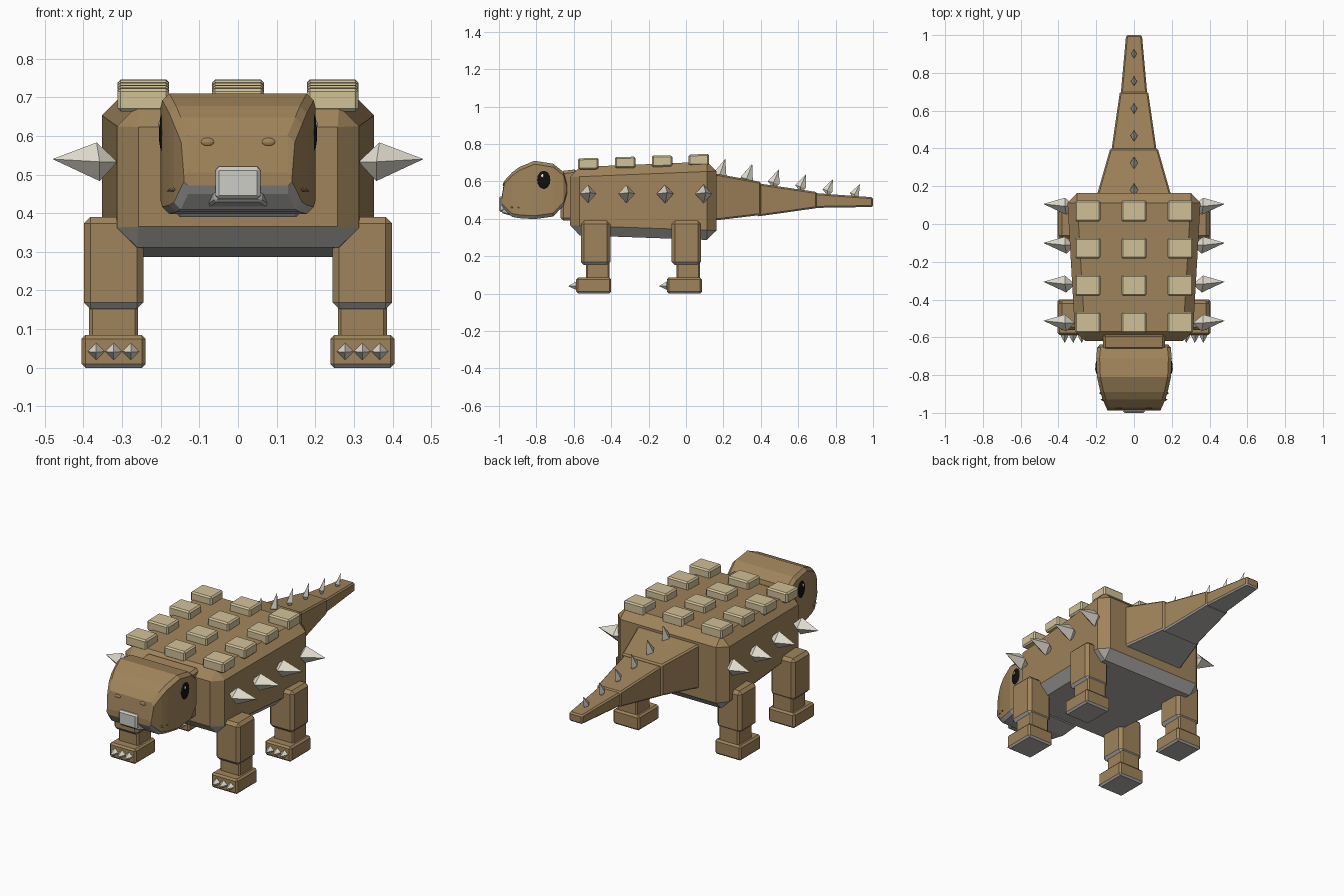
import bpy
import bmesh
from mathutils import Vector

cube = bpy.data.objects.get("Cube")
if cube:
    bpy.data.objects.remove(cube, do_unlink=True)


def material(name, rgb):
    linear = [((c / 255 + 0.055) / 1.055) ** 2.4 if c > 10 else c / 255 / 12.92 for c in rgb]
    mat = bpy.data.materials.new(name)
    mat.use_nodes = True
    mat.diffuse_color = (*linear, 1)
    shader = mat.node_tree.nodes["Principled BSDF"]
    shader.inputs["Base Color"].default_value = (*linear, 1)
    shader.inputs["Roughness"].default_value = 0.9
    return mat


SKIN = material("tan skin", (160, 132, 91))
BELLY = material("grey underside", (178, 177, 174))
HORN = material("ivory horn", (224, 219, 206))
PLATE = material("pale sand plate", (208, 193, 152))
BEAK = material("light grey beak", (205, 205, 199))
EYE = material("black eye", (16, 16, 17))
GLINT = material("white glint", (240, 240, 240))


def finish(bm, name, mat, underside=None):
    """Store the mesh; downward faces take the underside colour."""
    bmesh.ops.recalc_face_normals(bm, faces=bm.faces[:])
    bm.normal_update()
    mesh = bpy.data.meshes.new(name)
    mesh.materials.append(mat)
    if underside:
        mesh.materials.append(underside)
        for face in bm.faces:
            face.material_index = int(face.normal.z < -0.4)
    bm.to_mesh(mesh)
    bm.free()
    obj = bpy.data.objects.new(name, mesh)
    bpy.context.collection.objects.link(obj)
    return obj


def loft(name, sections, mat, underside=None, bevel=0.0, x=0.0, chamfer=0.0):
    """Join rectangular sections (y, half width, bottom, top) along y."""
    bm = bmesh.new()
    rings = []
    for y, w, low, high in sections:
        if chamfer:
            c = min(chamfer, (high - low) * 0.3)
            half = [(w - c, low), (w, low + c), (w, high - c), (w - c, high)]
        else:
            half = [(w, low), (w, high)]
        outline = half + [(-a, z) for a, z in reversed(half)]
        rings.append([bm.verts.new((x + a, y, z)) for a, z in outline])
    for r, s in zip(rings, rings[1:]):
        n = len(r)
        for i in range(n):
            j = (i + 1) % n
            bm.faces.new((r[i], r[j], s[j], s[i]))
    bm.faces.new(rings[0])
    bm.faces.new(rings[-1])
    if bevel:
        bmesh.ops.recalc_face_normals(bm, faces=bm.faces[:])
        bmesh.ops.bevel(bm, geom=bm.edges[:], offset=bevel, segments=1,
                        profile=0.5, affect='EDGES', clamp_overlap=True)
    return finish(bm, name, mat, underside)


def spike(name, centre, u, v, tip, back, mat=HORN):
    """Four-sided spike with a point at each end; all offsets from the centre."""
    bm = bmesh.new()
    centre, u, v = Vector(centre), Vector(u), Vector(v)
    ring = [bm.verts.new(centre + d) for d in (u, v, -u, -v)]
    for end in (tip, back):
        apex = bm.verts.new(centre + Vector(end))
        for i in range(4):
            bm.faces.new((ring[i], ring[(i + 1) % 4], apex))
    return finish(bm, name, mat)


def ellipsoid(name, centre, size, mat):
    bm = bmesh.new()
    bmesh.ops.create_uvsphere(bm, u_segments=16, v_segments=8, radius=1)
    for vert in bm.verts:
        vert.co = Vector(centre) + Vector([a * b for a, b in zip(vert.co, size)])
    return finish(bm, name, mat)


# Torso and neck
loft("body", [(-0.62, 0.31, 0.313, 0.675), (0.163, 0.355, 0.285, 0.707)],
     SKIN, BELLY, bevel=0.052)
loft("neck", [(-0.67, 0.165, 0.39, 0.655), (-0.58, 0.165, 0.39, 0.665)],
     SKIN, BELLY, bevel=0.015)

# Head
loft("head", [(-0.987, 0.14, 0.472, 0.505), (-0.972, 0.147, 0.45, 0.602),
              (-0.93, 0.166, 0.41, 0.648), (-0.89, 0.178, 0.403, 0.677),
              (-0.81, 0.196, 0.398, 0.71), (-0.71, 0.2, 0.412, 0.694),
              (-0.655, 0.195, 0.47, 0.65), (-0.637, 0.18, 0.53, 0.59)],
     SKIN, BELLY, chamfer=0.018)
loft("beak", [(-1.0, 0.058, 0.437, 0.52), (-0.94, 0.06, 0.437, 0.522)],
     BEAK, bevel=0.009)
loft("beak_base", [(-0.985, 0.06, 0.43, 0.455), (-0.93, 0.082, 0.415, 0.455)],
     BELLY, bevel=0.006)

# Tail in three overlapping steps
TAIL = [("tail_base", (0.13, 0.203, 0.388, 0.647), (0.4, 0.126, 0.42, 0.597)),
        ("tail_middle", (0.38, 0.121, 0.412, 0.59), (0.7, 0.075, 0.457, 0.543)),
        ("tail_tip", (0.68, 0.071, 0.458, 0.538), (1.0, 0.042, 0.463, 0.515))]
for name, start, end in TAIL:
    loft(name, [start, end], SKIN, BELLY, bevel=0.008)

# Spikes along the tail, leaning backwards and shrinking
for i in range(6):
    y = 0.18 + 0.144 * i
    z = 0.635 - 0.021 * i
    s = 1 - 0.07 * i
    spike(f"tail_spike_{i + 1}", (0, y, z), (0.022 * s, 0, 0), (0, 0.036 * s, -0.008),
          (0, 0.03, 0.085 * s), (0, 0, -0.03))

# Back plates in three columns and four rows
for row in range(4):
    y = -0.522 + 0.197 * row
    top = 0.723 + 0.007 * row
    for name, x in (("right", -0.245), ("middle", 0), ("left", 0.245)):
        loft(f"back_plate_{name}_{row + 1}",
             [(y - 0.055, 0.067, top - 0.06, top), (y + 0.055, 0.067, top - 0.058, top + 0.002)],
             PLATE, bevel=0.008, x=x)

# Paired parts
for side, sx in (("left", 1), ("right", -1)):
    for i in range(4):
        spike(f"{side}_side_spike_{i + 1}", (sx * 0.362, -0.524 + 0.206 * i, 0.533),
              (sx * 0.004, 0.045, 0), (sx * 0.004, 0, 0.05),
              (sx * 0.118, 0.012, 0.007), (-sx * 0.05, 0, 0))

    for end, dy in (("front", 0), ("rear", 0.485)):
        leg = f"{side}_{end}"
        loft(f"{leg}_upper_leg", [(-0.562 + dy, 0.077, 0.152, 0.39), (-0.405 + dy, 0.077, 0.152, 0.39)],
             SKIN, BELLY, bevel=0.017, x=sx * 0.322)
        loft(f"{leg}_lower_leg", [(-0.535 + dy, 0.063, 0.06, 0.18), (-0.41 + dy, 0.063, 0.06, 0.18)],
             SKIN, BELLY, bevel=0.008, x=sx * 0.322)
        loft(f"{leg}_foot", [(-0.587 + dy, 0.083, 0, 0.085), (-0.4 + dy, 0.083, 0, 0.085)],
             SKIN, BELLY, bevel=0.01, x=sx * 0.322)
        for i in (-1, 0, 1):
            spike(f"{leg}_claw_{i + 2}", (sx * 0.322 + i * 0.045, -0.588 + dy, 0.042),
                  (0.022, 0, 0), (0, 0, 0.022), (0, -0.042, -0.002), (0, 0.02, 0))

    # Face details
    ellipsoid(f"{side}_eye", (sx * 0.193, -0.758, 0.608), (0.012, 0.04, 0.054), EYE)
    ellipsoid(f"{side}_eye_glint", (sx * 0.203, -0.768, 0.63), (0.003, 0.007, 0.009), GLINT)
    ellipsoid(f"{side}_nostril", (sx * 0.079, -0.973, 0.584), (0.018, 0.007, 0.011), SKIN)
    for i in range(2):
        spike(f"{side}_tooth_{i + 1}", (sx * (0.164 + 0.008 * i), -0.93 + 0.035 * i, 0.462),
              (0, 0.009, 0), (0, 0, 0.006), (sx * 0.014, 0, -0.006), (-sx * 0.01, 0, 0), SKIN)
